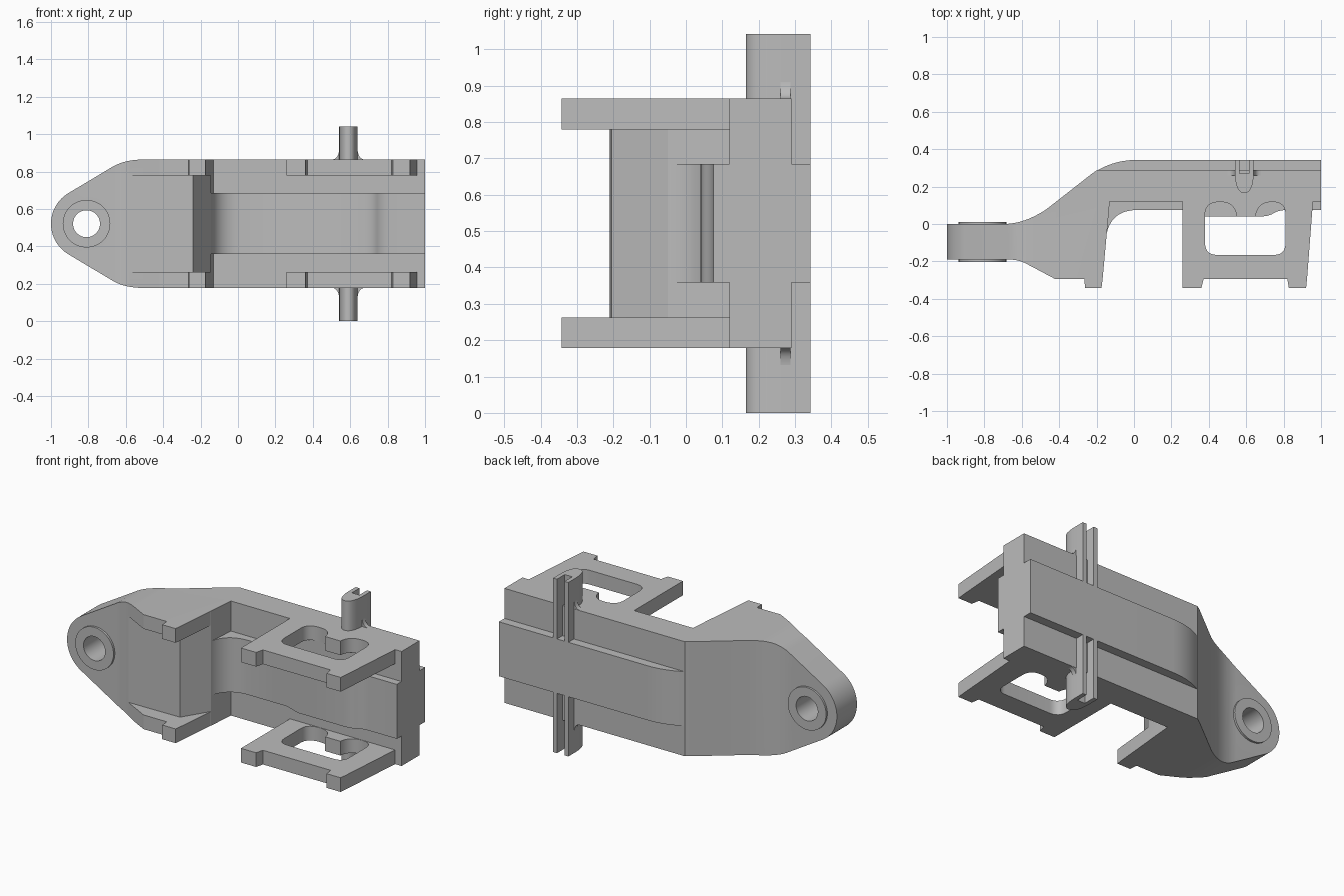
import bpy, bmesh, math
from mathutils import Vector

if "Cube" in bpy.data.objects:
    bpy.data.objects.remove(bpy.data.objects["Cube"])

grey = bpy.data.materials.new("plain_grey")
grey.use_nodes = True
grey.diffuse_color = (0.5, 0.5, 0.5, 1)
grey.node_tree.nodes["Principled BSDF"].inputs["Base Color"].default_value = (0.5, 0.5, 0.5, 1)

MID = 0.521      # height of the symmetry plane
OUTER = 0.343    # half height of the body
INNER = 0.258    # inner side of the side plates
BAND = 0.163     # half height of the central band
EYE_X = -0.81


def curve(a, b, c, n=10):
    """Points along a quadratic curve."""
    a, b, c = Vector(a), Vector(b), Vector(c)
    return [tuple(a * (1 - t) ** 2 + b * 2 * t * (1 - t) + c * t * t)
            for t in (i / n for i in range(n + 1))]


def circle(x, z, r, n=48):
    return [(x + r * math.cos(2 * math.pi * i / n), z + r * math.sin(2 * math.pi * i / n))
            for i in range(n)]


def prism(name, pts, lo, hi, along="z"):
    """Extrude a flat profile along z (xy profile) or y (xz profile)."""
    bm = bmesh.new()
    put = (lambda p, d: (p[0], p[1], d)) if along == "z" else (lambda p, d: (p[0], d, p[1]))
    face = bm.faces.new([bm.verts.new(put(p, lo)) for p in pts])
    top = bmesh.ops.extrude_face_region(bm, geom=[face])
    move = Vector(put((0, 0), hi - lo))
    bmesh.ops.translate(bm, vec=move, verts=[v for v in top["geom"] if isinstance(v, bmesh.types.BMVert)])
    bmesh.ops.remove_doubles(bm, verts=bm.verts, dist=1e-5)
    bmesh.ops.recalc_face_normals(bm, faces=bm.faces)
    mesh = bpy.data.meshes.new(name)
    bm.to_mesh(mesh)
    bm.free()
    mesh.materials.append(grey)
    ob = bpy.data.objects.new(name, mesh)
    bpy.context.collection.objects.link(ob)
    return ob


def combine(ob, tool, op):
    """Apply a boolean and delete the tool."""
    mod = ob.modifiers.new("cut", "BOOLEAN")
    mod.operation, mod.object, mod.solver = op, tool, "EXACT"
    bpy.context.view_layer.objects.active = ob
    bpy.ops.object.modifier_apply(modifier=mod.name)
    bpy.data.objects.remove(tool)


# Shared curves of the swept arm
back_sweep = (curve((-0.70, 0), (-0.58, 0), (-0.46, 0.085)) + [(-0.23, 0.265)])
front_neck = curve((-0.58, -0.21), (-0.62, -0.19), (-0.67, -0.19), 6) + [(-1.05, -0.19), (-1.05, 0)]

# Core: eye end, head block and spine
core = front_neck + back_sweep + [(-0.195, 0.29), (1, 0.29), (1, 0.12), (-0.13, 0.12),
                                 (-0.145, -0.05), (-0.24, -0.205)]
body = prism("bracket_body", core, MID - OUTER, MID + OUTER)

# Central band: raised rail at the back, stepped pad at the front
band = (curve((-0.23, 0.265), (-0.12, 0.343), (0.02, 0.343))
        + [(1, 0.343), (1, 0.075)]
        + curve((0.81, 0.075), (0.77, 0.072), (0.745, 0.057), 6)
        + curve((0.745, 0.057), (0.72, 0.04), (0.67, 0.04), 6)
        + [(0.37, 0.04), (0.27, 0.075)]
        + curve((0.01, 0.075), (-0.12, 0.07), (-0.146, -0.05))
        + [(-0.23, -0.05)])
combine(body, prism("band", band, MID - BAND, MID + BAND), "UNION")

# Side plates with feet
head_plate = front_neck[:7] + [(-0.67, -0.1), (-0.4, 0.08), (-0.2, 0.2), (-0.125, 0.2), (-0.13, 0.12),
                               (-0.168, -0.295), (-0.174, -0.343), (-0.262, -0.343),
                               (-0.265, -0.295), (-0.42, -0.295)]
jaw_plate = [(0.26, 0.2), (0.26, -0.343), (0.36, -0.343), (0.372, -0.295), (0.82, -0.295),
             (0.828, -0.343), (0.92, -0.343), (0.925, -0.295), (0.957, 0.12), (0.957, 0.2)]
window = (curve((0.38, -0.1), (0.38, -0.165), (0.445, -0.165))
          + curve((0.75, -0.165), (0.81, -0.165), (0.81, -0.1))
          + curve((0.81, 0.05), (0.81, 0.118), (0.74, 0.118))
          + curve((0.74, 0.118), (0.66, 0.118), (0.65, 0.04))
          + curve((0.55, 0.04), (0.54, 0.118), (0.46, 0.118))
          + curve((0.46, 0.118), (0.38, 0.118), (0.38, 0.05)))
for side in (-1, 1):
    lo, hi = sorted((MID + side * INNER, MID + side * OUTER))
    jaw = prism("jaw", jaw_plate, lo, hi)
    combine(jaw, prism("window", window, lo - 0.1, hi + 0.1), "DIFFERENCE")
    combine(body, jaw, "UNION")
    combine(body, prism("head_plate", head_plate, lo, hi), "UNION")

# Rounded, tapered outline of the eye end
half = [(EYE_X + 0.19 * math.cos(a), 0.19 * math.sin(a))
        for a in (math.pi - math.radians(59) * i / 12 for i in range(13))]
half += curve((-0.665, 0.308), (-0.60, 0.343), (-0.51, 0.343), 8) + [(-0.49, 0.4), (1.2, 0.4)]
outline = [(x, MID + z) for x, z in half] + [(x, MID - z) for x, z in reversed(half[1:])]
combine(body, prism("outline", outline, -0.6, 0.6, "y"), "INTERSECT")

# Eye collar and bore
combine(body, prism("collar", circle(EYE_X, MID, 0.127), -0.203, 0.012, "y"), "UNION")
combine(body, prism("bore", circle(EYE_X, MID, 0.072), -0.5, 0.5, "y"), "DIFFERENCE")
parts = [body]

# Slotted pins with small gussets at the root
PIN_X = 0.59
left_half = [(-0.025, 0.27), (-0.025, 0.343), (-0.05, 0.343), (-0.05, 0.26)]
left_half += curve((-0.046, 0.225), (-0.035, 0.165), (0, 0.165), 8)
pin_profile = ([(PIN_X + x, y) for x, y in left_half]
               + [(PIN_X - x, y) for x, y in reversed(left_half[:-1])])
for side, label in ((-1, "lower"), (1, "upper")):
    lo, hi = sorted((MID + side * BAND, MID + side * MID))
    parts.append(prism(label + "_pin", pin_profile, lo, hi))
    for s, hand in ((-1, "right"), (1, "left")):
        fin = curve((0.09, OUTER), (0.052, OUTER), (0.049, 0.4), 8) + [(0.035, 0.4), (0.035, 0.33), (0.09, 0.33)]
        pts = [(PIN_X + s * x, MID + side * z) for x, z in fin]
        parts.append(prism(f"{label}_{hand}_gusset", pts, 0.26, 0.288, "y"))

# Smooth curves, sharp edges
bpy.ops.object.select_all(action="DESELECT")
for ob in parts:
    ob.select_set(True)
bpy.context.view_layer.objects.active = body
bpy.ops.object.shade_smooth_by_angle(angle=math.radians(25))
